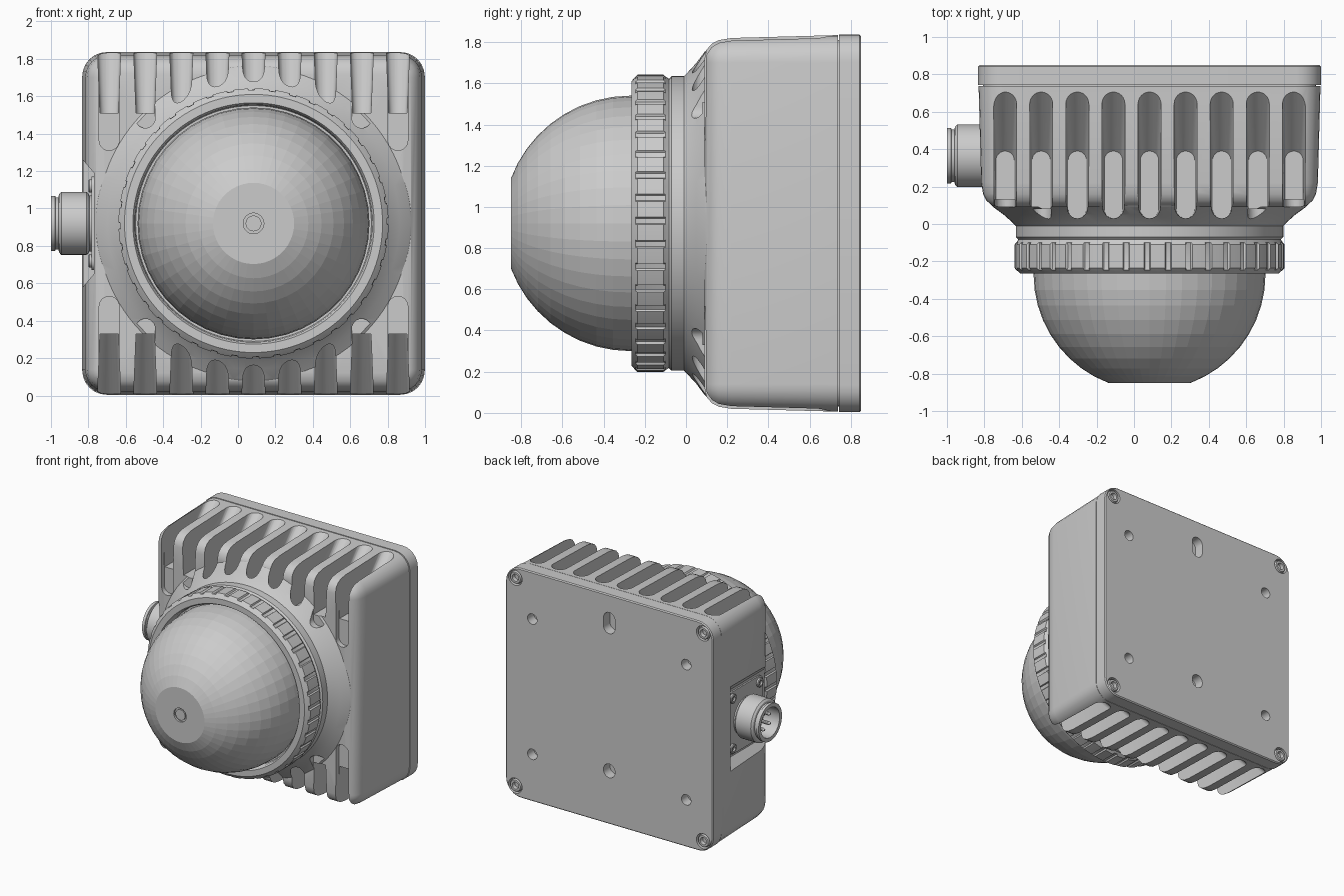
import bpy, bmesh
from math import sin, cos, pi, radians
from mathutils import Vector

if "Cube" in bpy.data.objects:
    bpy.data.objects.remove(bpy.data.objects["Cube"])

CX, CZ = 0.083, 0.92      # axis of the housing


def finish(name, bm, smooth=True):
    bmesh.ops.recalc_face_normals(bm, faces=bm.faces)
    me = bpy.data.meshes.new(name)
    bm.to_mesh(me)
    bm.free()
    ob = bpy.data.objects.new(name, me)
    bpy.context.collection.objects.link(ob)
    if smooth:
        shade(ob)
    return ob


def activate(ob):
    bpy.ops.object.select_all(action='DESELECT')
    ob.select_set(True)
    bpy.context.view_layer.objects.active = ob


def shade(ob):
    activate(ob)
    bpy.ops.object.shade_smooth_by_angle(angle=radians(30))


def add_loft(bm, rings):
    rows = [[bm.verts.new(p) for p in r] for r in rings]
    n = len(rows[0])
    for a, b in zip(rows, rows[1:]):
        for i in range(n):
            bm.faces.new((a[i], a[(i + 1) % n], b[(i + 1) % n], b[i]))
    bm.faces.new(rows[0])
    bm.faces.new(rows[-1])


def loft(name, *solids, smooth=True):
    bm = bmesh.new()
    for rings in solids:
        add_loft(bm, rings)
    return finish(name, bm, smooth)


def hulls(name, *groups, smooth=True):
    bm = bmesh.new()
    for pts in groups:
        vs = [bm.verts.new(p) for p in pts]
        res = bmesh.ops.convex_hull(bm, input=vs)
        junk = {g for g in res["geom_interior"] if isinstance(g, bmesh.types.BMVert)}
        bmesh.ops.delete(bm, geom=list(junk), context='VERTS')
    return finish(name, bm, smooth)


def circle(c, r, axis, n=24):
    out = []
    for i in range(n):
        u, v = r * cos(2 * pi * i / n), r * sin(2 * pi * i / n)
        d = {'x': (0, u, v), 'y': (u, 0, v), 'z': (u, v, 0)}[axis]
        out.append(Vector(c) + Vector(d))
    return out


def turned(profile, axis='y', a=CX, b=CZ, n=96):
    """Rings from (radius, position along axis)."""
    return [circle((a, t, b) if axis == 'y' else (t, a, b), r, axis, n) for r, t in profile]


def rounded_square(y, half, rad, n=6):
    pts = []
    for k, (sx, sz) in enumerate(((1, 1), (-1, 1), (-1, -1), (1, -1))):
        for i in range(n + 1):
            t = pi / 2 * (k + i / n)
            pts.append((CX + sx * (half - rad) + rad * cos(t), y,
                        CZ + sz * (half - rad) + rad * sin(t)))
    return pts


def boolean(ob, cutter, op='DIFFERENCE'):
    cutter.hide_render = True
    m = ob.modifiers.new("bool", 'BOOLEAN')
    m.operation, m.object, m.solver = op, cutter, 'EXACT'
    activate(ob)
    bpy.ops.object.modifier_apply(modifier=m.name)
    bpy.data.objects.remove(cutter)


# housing: drafted box with rounded front, merged with the flared collar
body = loft("housing", [rounded_square(y, h, 0.12 - (0.9 - h)) for y, h in (
    (0.09, 0.80), (0.10, 0.843), (0.125, 0.872), (0.16, 0.89), (0.22, 0.90), (0.737, 0.914))],
    smooth=False)
flare = loft("flare", turned([(0.70, -0.085), (0.715, -0.07), (0.715, -0.01), (0.735, 0.01),
                              (0.78, 0.05), (0.835, 0.09), (0.87, 0.13), (0.885, 0.18),
                              (0.885, 0.3)]), smooth=False)
boolean(body, flare, 'UNION')

# cooling slots, top and bottom
channels, pockets = [], []
for k in range(-4, 5):
    x = CX + 0.193 * k
    front = {4: -0.2, 3: 0.0}.get(abs(k), 0.03)
    for up in (1, -1):
        def Z(z):
            return CZ + up * (z - CZ)
        channels.append([p for z, back, r in ((1.51, 0.39, 0.049), (1.95, 0.82, 0.066))
                         for y in (front + r, back - r)
                         for p in circle((x, y, Z(z)), r, 'z')])
        if abs(k) >= 3:
            low, deep = (1.31, 0.13) if abs(k) == 4 else (1.43, 0.08)
            pockets.append([p for y in (-0.2, deep) for z, r in ((low + 0.053, 0.053), (1.62, 0.054))
                            for p in circle((x, y, Z(z)), r, 'y')])
boolean(body, hulls("channel_cutter", *channels, smooth=False))
boolean(body, hulls("pocket_cutter", *pockets, smooth=False))

# recess for the connector on the left side
boolean(body, hulls("recess_cutter", [(x, y, CZ + s * h) for x, h in ((-0.77, 0.27), (-0.89, 0.41))
                                      for s in (1, -1) for y in (-0.1, 0.62)], smooth=False))
shade(body)

# back plate with screw seats, mounting holes and a slot
plate = loft("back_plate", [rounded_square(y, h, r) for y, h, r in (
    (0.72, 0.89, 0.11), (0.743, 0.89, 0.11), (0.743, 0.916, 0.13),
    (0.842, 0.916, 0.13), (0.85, 0.908, 0.122))], smooth=False)
corners = [(CX + sx * 0.83, CZ + sz * 0.83) for sx in (1, -1) for sz in (1, -1)]


def hole(x, z, r, depth, stretch=0.0):
    return [p for y in (0.85 - depth, 0.9) for dz in (-stretch, stretch)
            for p in circle((x, y, z + dz), r, 'y')]


holes = [hole(x, z, 0.06, 0.04) for x, z in corners]
holes += [hole(CX + sx * 0.68, CZ + sz * 0.54, 0.042, 0.08) for sx in (1, -1) for sz in (1, -1)]
holes += [hole(CX, CZ + 0.69, 0.05, 0.08, 0.035), hole(CX, CZ - 0.49, 0.05, 0.08, 0.005)]
boolean(plate, hulls("hole_cutter", *holes, smooth=False))
shade(plate)

# plate screws with a hexagon socket
screw_rings = []
for x, z in corners:
    screw_rings.append([circle((x, y, z), r, 'y', 24) for r, y in (
        (0.05, 0.80), (0.05, 0.84), (0.044, 0.849), (0.028, 0.849), (0.025, 0.82))])
loft("plate_screws", *screw_rings)

# grip ring with narrow grooves around its rim
TEETH = 40
grip = []
for r, y, cut in ((0.63, -0.20, 0), (0.635, -0.25, 0), (0.645, -0.265, 0), (0.69, -0.265, 0),
                  (0.713, -0.245, 0), (0.722, -0.235, 0.012), (0.722, -0.11, 0.012),
                  (0.713, -0.10, 0), (0.70, -0.08, 0)):
    ring = []
    for t in range(TEETH):
        for f, c in ((0.0, cut), (0.22, cut), (0.27, 0), (0.6, 0), (0.95, 0)):
            ang = 2 * pi * (t + f) / TEETH
            ring.append((CX + (r - c) * cos(ang), y, CZ + (r - c) * sin(ang)))
    grip.append(ring)
loft("grip_ring", grip)

# faceted dome with a flat tip and a small recessed centre
R, Y0, END = 0.62, -0.27, radians(69.5)
prof = [(R, -0.21)] + [(R * cos(END * i / 9), Y0 - R * sin(END * i / 9)) for i in range(10)]
tip = prof[-1][1]
prof += [(0.055, tip), (0.055, tip + 0.015), (0.042, tip + 0.015), (0.042, tip + 0.004)]
loft("dome", turned(prof, n=44), smooth=False)

# round plug connector on its flange
PY = 0.365
loft("connector", turned([(0.15, -0.76), (0.15, -0.795), (0.16, -0.80), (0.168, -0.81),
                          (0.168, -0.945), (0.155, -0.957), (0.14, -0.96), (0.14, -0.975),
                          (0.148, -0.978), (0.148, -1.0), (0.118, -1.0), (0.118, -0.86)],
                         'x', PY, CZ, 48))
spots = [(PY + sy * 0.17, CZ + sz * 0.20) for sy in (1, -1) for sz in (1, -1)]
hulls("connector_flange", [p for y, z in spots for x in (-0.76, -0.782)
                           for p in circle((x, y, z), 0.05, 'x', 16)])
loft("flange_screws", *[turned([(0.036, -0.775), (0.036, -0.795), (0.03, -0.80),
                                (0.018, -0.80), (0.016, -0.788)], 'x', y, z, 18) for y, z in spots])
loft("connector_pins", *[turned([(0.014, -0.85), (0.014, -0.95), (0.007, -0.965)], 'x',
                                PY + 0.065 * cos(2 * pi * i / 5), CZ + 0.065 * sin(2 * pi * i / 5), 10)
                         for i in range(5)])
